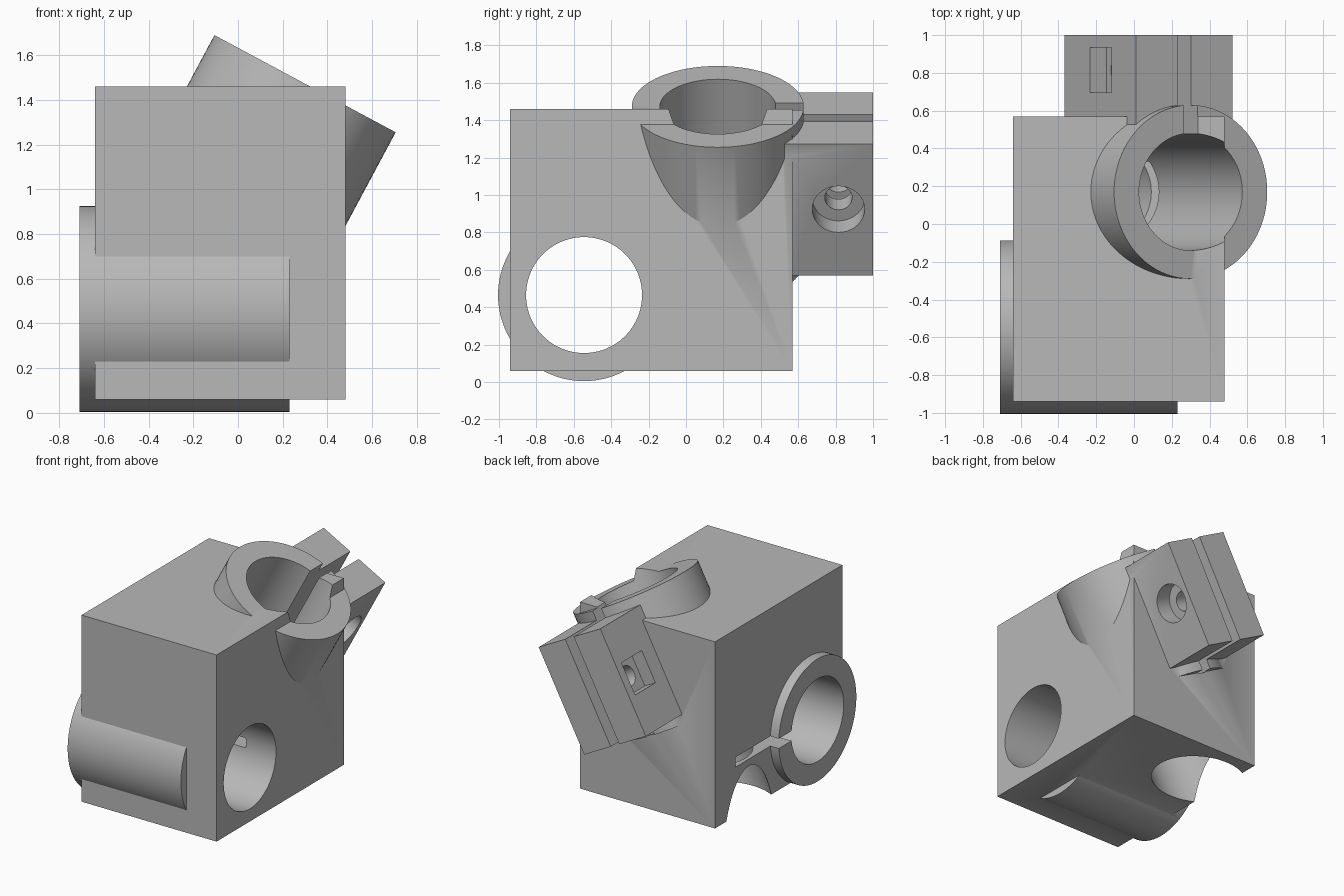
import bpy
from math import radians
from mathutils import Matrix, Vector

default = bpy.data.objects.get("Cube")
if default:
    bpy.data.objects.remove(default, do_unlink=True)

grey = bpy.data.materials.new("light_grey")
grey.use_nodes = True
grey.diffuse_color = (0.48, 0.48, 0.48, 1)
grey.node_tree.nodes["Principled BSDF"].inputs["Base Color"].default_value = grey.diffuse_color

# Local frames: z runs along each bore, the origin is the outer ring face, +y is the clamp side
WORLD = Matrix.Identity(4)
TILTED = Matrix.Translation((0.30, 0.17, 1.4725)) @ Matrix.Rotation(radians(28.2), 4, 'Y')
LEVEL = Matrix.Translation((-0.71, -0.545, 0.465)) @ Matrix.Rotation(radians(-90), 4, 'Y')
RING_R, BORE_R, RING_LEN = 0.46, 0.31, 0.94


def finish(name, frame):
    ob = bpy.context.object
    ob.name = name
    ob.data.transform(frame @ ob.matrix_world)
    ob.matrix_world = WORLD
    ob.data.materials.clear()
    ob.data.materials.append(grey)
    return ob


def box(name, low, high, frame=WORLD):
    low, high = Vector(low), Vector(high)
    bpy.ops.mesh.primitive_cube_add(size=1)
    return finish(name, frame @ Matrix.Translation((low + high) / 2) @ Matrix.Diagonal((*(high - low), 1)))


def cylinder(name, radius, start, end, frame, sides=96):
    bpy.ops.mesh.primitive_cylinder_add(vertices=sides, radius=radius, depth=end - start)
    return finish(name, frame @ Matrix.Translation((0, 0, (start + end) / 2)))


def combine(target, other, operation):
    mod = target.modifiers.new(other.name, 'BOOLEAN')
    mod.operation, mod.solver, mod.object = operation, 'EXACT', other
    bpy.context.view_layer.update()
    mesh = bpy.data.meshes.new_from_object(target.evaluated_get(bpy.context.evaluated_depsgraph_get()))
    target.modifiers.clear()
    target.data = mesh
    bpy.data.objects.remove(other, do_unlink=True)


# Main block, two ring sleeves and the projecting clamp ear
body = box("clamp_block", (-0.64, -0.94, 0.06), (0.48, 0.57, 1.46))
additions = [
    cylinder("level_sleeve", RING_R, -RING_LEN, 0, LEVEL),
    cylinder("tilted_sleeve", RING_R, -RING_LEN, 0, TILTED),
    box("clamp_ear", (-0.29, 0.2, -0.87), (0.29, 0.83, -0.07), TILTED),
]
for part in additions:
    combine(body, part, 'UNION')

# Bores and clamping slots
bolt = TILTED @ Matrix.Translation((0, 0.645, -0.467)) @ Matrix.Rotation(radians(90), 4, 'Y')
cutters = [
    cylinder("level_bore", BORE_R, -1.5, 0.2, LEVEL),
    cylinder("tilted_bore", BORE_R, -2.2, 0.3, TILTED),
    box("level_slot", (-0.037, 0.1, -RING_LEN), (0.037, 0.875, 0.1), LEVEL),
    box("tilted_slot", (-0.04, 0.1, -RING_LEN - 0.005), (0.04, 0.9, 0.1), TILTED),
    # Bolt hole, round head recess and nut pocket through the ear
    cylinder("bolt_hole", 0.073, -0.4, 0.4, bolt, 48),
    cylinder("head_recess", 0.14, 0.16, 0.4, bolt, 64),
    box("nut_pocket", (-0.12, -0.12, -0.4), (0.12, 0.12, -0.19), bolt),
]
for cutter in cutters:
    combine(body, cutter, 'DIFFERENCE')

bpy.ops.object.select_all(action='DESELECT')
body.select_set(True)
bpy.context.view_layer.objects.active = body
bpy.ops.object.shade_smooth_by_angle(angle=radians(30))
